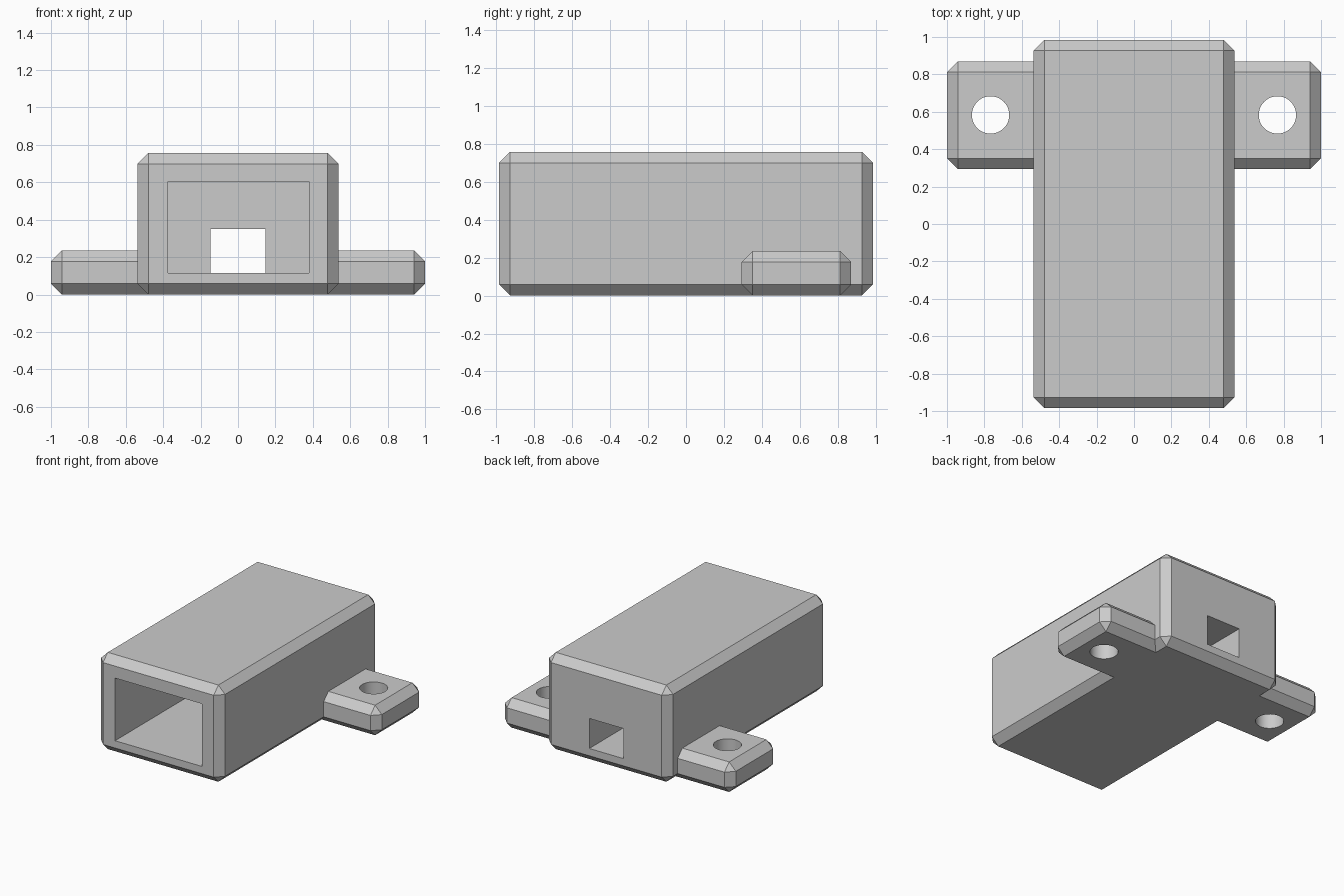
import bpy, bmesh
from mathutils import Matrix, Vector

cube = bpy.data.objects.get("Cube")
if cube:
    bpy.data.objects.remove(cube, do_unlink=True)

CHAMFER = 0.058

grey = bpy.data.materials.new("light grey")
grey.use_nodes = True
colour = (0.6, 0.6, 0.6, 1)
grey.diffuse_color = colour
grey.node_tree.nodes["Principled BSDF"].inputs["Base Color"].default_value = colour


def add_object(name, bm):
    mesh = bpy.data.meshes.new(name)
    bm.to_mesh(mesh)
    bm.free()
    mesh.materials.append(grey)
    obj = bpy.data.objects.new(name, mesh)
    bpy.context.collection.objects.link(obj)
    return obj


def box(name, low, high, chamfer=0):
    """Box between two corners, optionally with flat chamfers."""
    low, high = Vector(low), Vector(high)
    bm = bmesh.new()
    place = Matrix.Translation((low + high) / 2) @ Matrix.Diagonal((*(high - low), 1))
    bmesh.ops.create_cube(bm, size=1, matrix=place)
    if chamfer:
        bmesh.ops.bevel(bm, geom=bm.edges[:], offset=chamfer, segments=1,
                        affect='EDGES', clamp_overlap=True)
    return add_object(name, bm)


def cylinder(name, centre, radius, depth):
    bm = bmesh.new()
    bmesh.ops.create_cone(bm, cap_ends=True, segments=48, radius1=radius,
                          radius2=radius, depth=depth,
                          matrix=Matrix.Translation(centre))
    return add_object(name, bm)


def combine(target, tool, operation):
    """Apply a boolean and hide the tool object away."""
    mod = target.modifiers.new(tool.name, 'BOOLEAN')
    mod.operation = operation
    mod.solver = 'EXACT'
    mod.object = tool
    bpy.context.view_layer.objects.active = target
    bpy.ops.object.modifier_apply(modifier=mod.name)
    tool.hide_render = True
    bpy.data.objects.remove(tool, do_unlink=True)


# Chamfered housing with a mounting bar running through its rear
housing = box("housing", (-0.537, -0.985, 0), (0.537, 0.985, 0.757), CHAMFER)
bar = box("mounting_bar", (-1, 0.293, 0), (1, 0.87, 0.235), CHAMFER)
combine(housing, bar, 'UNION')

# Deep front cavity and a small window through the rear wall
combine(housing, box("cavity_cutter", (-0.375, -1.2, 0.115), (0.38, 0.27, 0.605)), 'DIFFERENCE')
combine(housing, box("window_cutter", (-0.148, 0.1, 0.115), (0.148, 1.2, 0.35)), 'DIFFERENCE')

# Screw holes in the ears
for side in (-1, 1):
    combine(housing, cylinder("screw_hole_cutter", (side * 0.767, 0.583, 0.1), 0.1, 0.6), 'DIFFERENCE')

bpy.ops.object.select_all(action='DESELECT')
housing.select_set(True)
bpy.context.view_layer.objects.active = housing
bpy.ops.object.shade_smooth_by_angle(angle=0.5)
